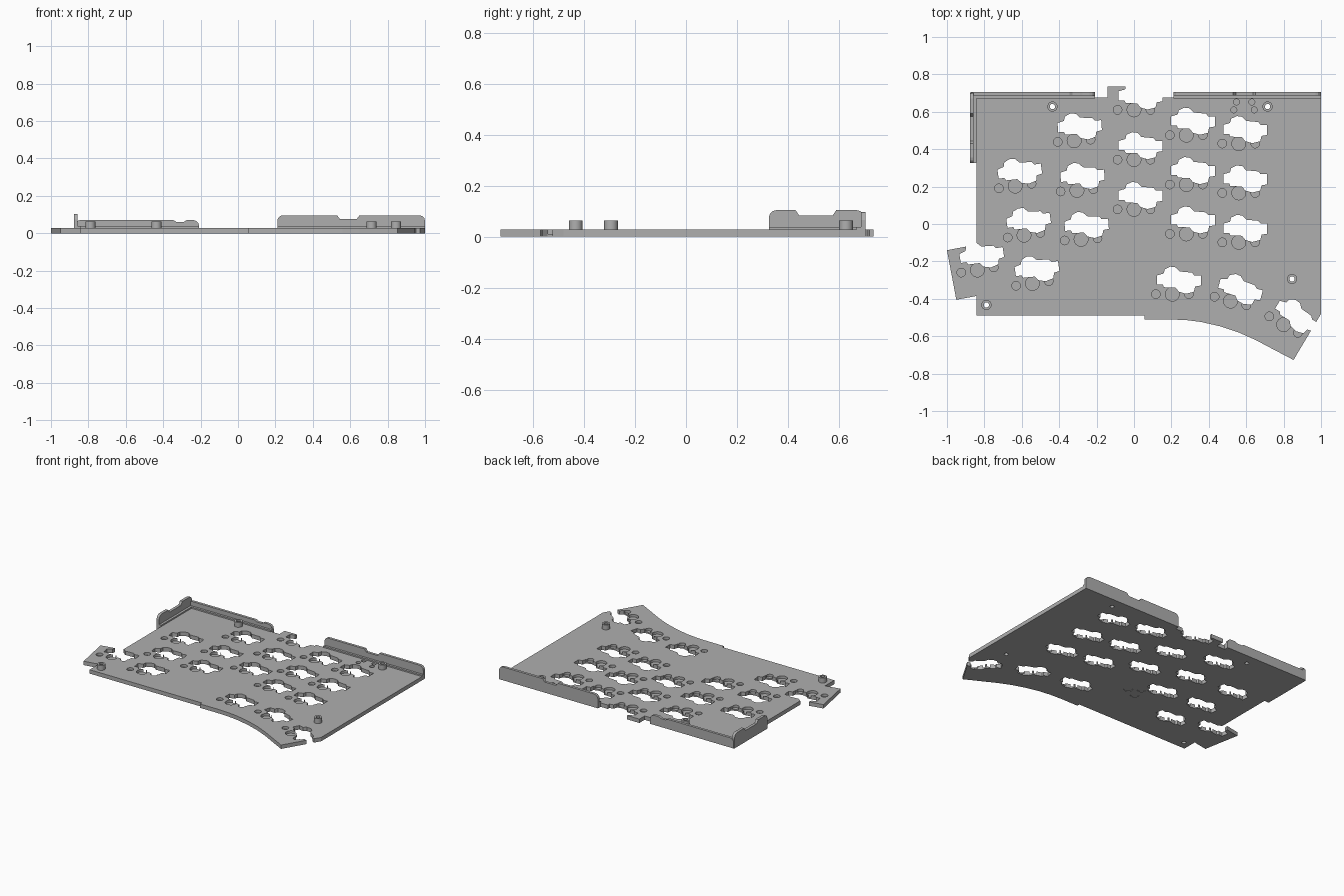
import bpy, bmesh, math
from mathutils import Vector, Matrix

if "Cube" in bpy.data.objects:
    bpy.data.objects.remove(bpy.data.objects["Cube"])

mat = bpy.data.materials.new("plain grey")
mat.use_nodes = True
GREY = (0.43, 0.43, 0.43, 1)
mat.diffuse_color = GREY
mat.node_tree.nodes["Principled BSDF"].inputs["Base Color"].default_value = GREY

TOP = 0.028      # plate thickness
FLOOR = 0.01     # pocket floor


def prism(bm, pts, lo, hi, plane="xy"):
    """Extrude a 2D outline between lo and hi along the remaining axis."""
    place = {"xy": lambda u, v, w: (u, v, w),
             "xz": lambda u, v, w: (u, w, v),
             "yz": lambda u, v, w: (w, u, v)}[plane]
    low, high = ([bm.verts.new(place(u, v, w)) for u, v in pts] for w in (lo, hi))
    bm.faces.new(low)
    bm.faces.new(high)
    n = len(pts)
    for i in range(n):
        j = (i + 1) % n
        bm.faces.new((low[i], low[j], high[j], high[i]))


def circle(x, y, r, n=24):
    return [(x + r * math.cos(math.tau * i / n), y + r * math.sin(math.tau * i / n))
            for i in range(n)]


def finish(bm, name):
    bmesh.ops.recalc_face_normals(bm, faces=bm.faces)
    mesh = bpy.data.meshes.new(name)
    bm.to_mesh(mesh)
    bm.free()
    obj = bpy.data.objects.new(name, mesh)
    bpy.context.collection.objects.link(obj)
    mesh.materials.append(mat)
    return obj


def cut(obj, cutter):
    cutter.hide_render = True
    mod = obj.modifiers.new("cut", "BOOLEAN")
    mod.operation, mod.solver, mod.object = "DIFFERENCE", "EXACT", cutter
    bpy.context.view_layer.objects.active = obj
    bpy.ops.object.modifier_apply(modifier=mod.name)
    bpy.data.objects.remove(cutter)


# Plate outline
bm = bmesh.new()
prism(bm, [(-0.842, 0.675), (-0.842, -0.11), (-1, -0.14), (-0.95, -0.405),
           (-0.842, -0.385), (-0.842, -0.49), (0.055, -0.49), (0.055, -0.51),
           (0.19, -0.51), (0.28, -0.514), (0.36, -0.524), (0.46, -0.547),
           (0.56, -0.58), (0.65, -0.62), (0.75, -0.673), (0.853, -0.727),
           (1, -0.48), (1, 0.675), (-0.045, 0.675), (-0.045, 0.735),
           (-0.142, 0.735), (-0.142, 0.675)], 0, TOP)
plate = finish(bm, "base_plate")

# Key sockets: x, y of the main pocket and tilt in degrees
sockets = [(0, 0.61, 0), (0.205, -0.375, 0), (0.516, -0.412, -15), (0.80, -0.538, -30),
           (-0.32, 0.445, 4), (-0.305, 0.18, 4), (-0.283, -0.082, 4),
           (-0.635, 0.203, 8), (-0.588, -0.06, 8), (-0.543, -0.318, 8),
           (-0.837, -0.246, 9)]
for row in range(3):
    sockets.append((0.28, 0.475 - 0.264 * row, 0))
    sockets.append((0.56, 0.43 - 0.264 * row, 0))
    if row:
        sockets.append((0, 0.61 - 0.266 * row, 0))

# Socket opening, in thousandths around its own middle
opening = [(-117, 27), (-82, 37), (-75, 60), (-45, 74), (-16, 70), (5, 48), (70, 42),
           (82, 27), (117, 27), (117, -27), (87, -32), (80, -60), (38, -71), (0, -60),
           (-18, -38), (-80, -36), (-86, -22), (-117, -22)]
posts = [(-0.436, 0.628), (0.714, 0.628), (0.845, -0.294), (-0.789, -0.433)]

through, pockets = bmesh.new(), bmesh.new()
for x, y, deg in sockets:
    turn = Matrix.Rotation(math.radians(deg), 2)
    at = Vector((x, y))
    prism(through, [tuple(at + turn @ Vector((u / 1000 + 0.035, v / 1000 + 0.073)))
                    for u, v in opening], -0.1, 0.1)
    for off, r in ((-0.088, 0.023), (0, 0.037), (0.088, 0.023)):
        c = at + turn @ Vector((off, 0))
        prism(pockets, circle(c.x, c.y, r), FLOOR, 0.1)
for x, y in posts:
    prism(through, circle(x, y, 0.014), -0.1, 0.1)
# Small pockets near the back edge and shallow ones underneath
for x, y in ((0.548, 0.652), (0.63, 0.652), (0.534, 0.61), (0.643, 0.61)):
    prism(pockets, circle(x, y, 0.016, 16), FLOOR, 0.1)
for x, y in ((-0.06, -0.13), (-0.13, -0.08), (-0.14, -0.16)):
    prism(pockets, circle(x, y, 0.03), -0.1, 0.003)
cut(plate, finish(through, "opening_cutter"))
cut(plate, finish(pockets, "pocket_cutter"))

# Hollow screw posts
for i, (x, y) in enumerate(posts):
    bm = bmesh.new()
    rings = [[bm.verts.new((u, v, z)) for u, v in circle(x, y, r)]
             for r, z in ((0.014, TOP), (0.027, TOP), (0.027, 0.063), (0.014, 0.063))]
    for k in range(4):
        a, b = rings[k], rings[(k + 1) % 4]
        for j in range(len(a)):
            m = (j + 1) % len(a)
            bm.faces.new((a[j], a[m], b[m], b[j]))
    post = finish(bm, f"screw_post_{i + 1}")
    bpy.context.view_layer.objects.active = post
    post.select_set(True)
    bpy.ops.object.shade_smooth_by_angle()
    post.select_set(False)


def lip(name, a, b, top, notch, outer, step, inner, plane):
    """Upright lip with rounded top corners, a notch, and a thicker foot."""
    n0, n1, nz = notch
    r = 0.03
    arc = [(r * math.sin(math.radians(t)), r * math.cos(math.radians(t)))
           for t in (0, 30, 60, 90)]
    right = [(b - r + s, top - r + c) for s, c in arc]
    left = [(a + r - s, top - r + c) for s, c in reversed(arc)]
    bm = bmesh.new()
    prism(bm, [(a, 0)] + left + [(n0, top), (n0 + 0.015, nz), (n1 - 0.015, nz), (n1, top)]
          + right + [(b, 0)], outer, step, plane)
    prism(bm, [(a, 0), (a, 0.038), (b, 0.038), (b, 0)], step, inner, plane)
    return finish(bm, name)


# Raised lips on the back edge and on the right side
lip("back_lip_left", 0.21, 1, 0.096, (0.53, 0.65, 0.076), 0.705, 0.686, 0.67, "xz")
lip("back_lip_right", -0.875, -0.208, 0.07, (-0.345, -0.275, 0.061), 0.705, 0.686, 0.67, "xz")
lip("side_lip", 0.325, 0.7, 0.104, (0.43, 0.59, 0.082), -0.878, -0.858, -0.841, "yz")
